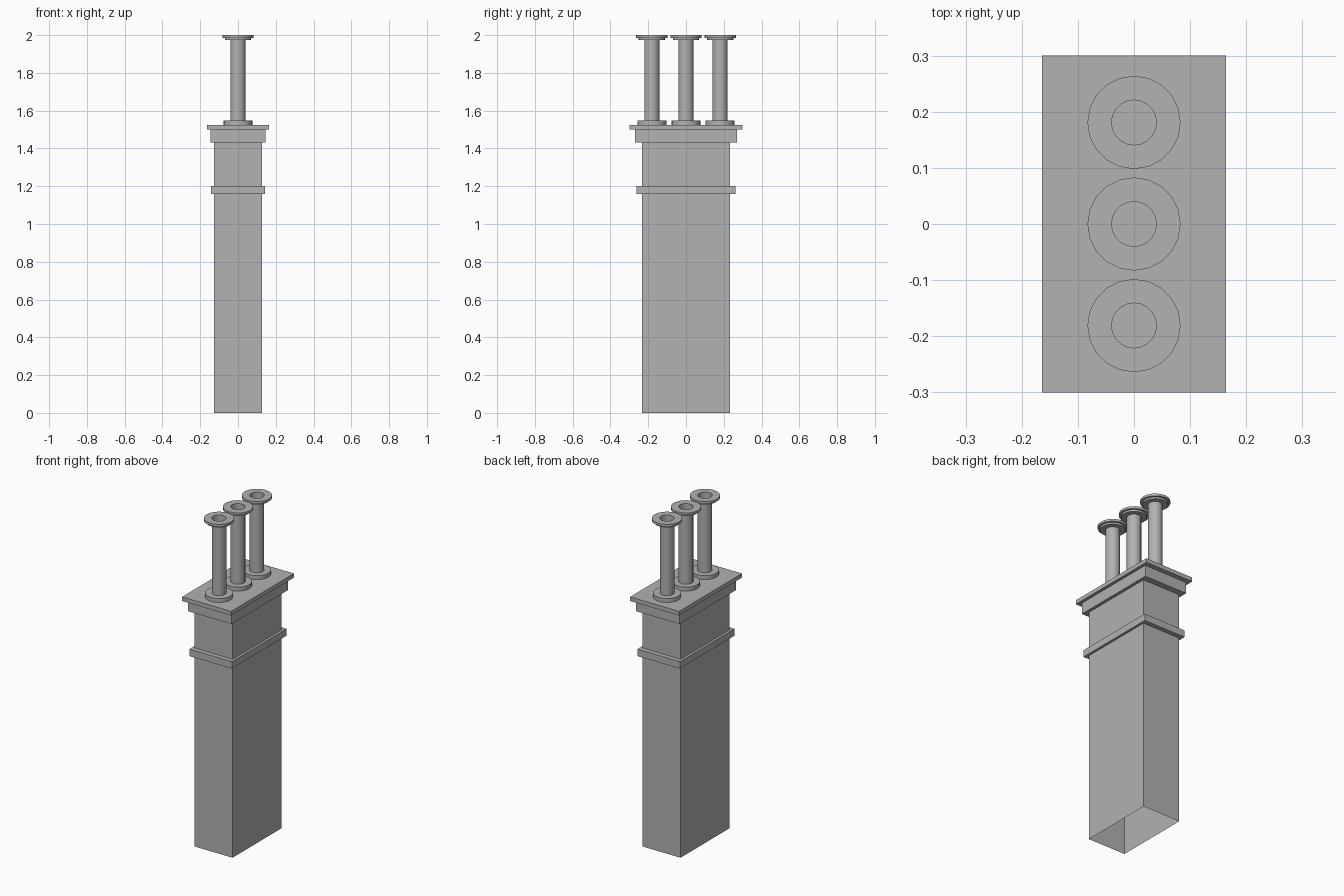
import bpy, bmesh
from math import cos, sin, tau, radians

if "Cube" in bpy.data.objects:
    bpy.data.objects.remove(bpy.data.objects["Cube"])

# Dark grey masonry
grey = bpy.data.materials.new("dark_grey")
grey.diffuse_color = (0.445, 0.445, 0.445, 1.0)
grey.use_nodes = True
grey.node_tree.nodes["Principled BSDF"].inputs["Base Color"].default_value = grey.diffuse_color


def loft(name, rings, cap_top=False, smooth=False):
    """Skin a stack of equal-sized, counter-clockwise rings of points."""
    bm = bmesh.new()
    loops = [[bm.verts.new(p) for p in ring] for ring in rings]
    n = len(loops[0])
    for low, high in zip(loops, loops[1:]):
        for i in range(n):
            j = (i + 1) % n
            bm.faces.new((low[i], low[j], high[j], high[i]))
    if cap_top:
        bm.faces.new(loops[-1])
    mesh = bpy.data.meshes.new(name)
    bm.to_mesh(mesh)
    bm.free()
    if smooth:
        mesh.shade_smooth()
        mesh.set_sharp_from_angle(angle=radians(30))
    mesh.materials.append(grey)
    obj = bpy.data.objects.new(name, mesh)
    bpy.context.collection.objects.link(obj)
    return obj


def rectangle(hx, hy, z):
    return [(-hx, -hy, z), (hx, -hy, z), (hx, hy, z), (-hx, hy, z)]


def circle(r, z, y, sides=20):
    return [(r * cos(tau * i / sides), y + r * sin(tau * i / sides), z)
            for i in range(sides)]


# Chimney stack: hollow shaft, raised band, corbel and cap slab, open below
SHAFT, BAND, CORBEL, SLAB = (0.127, 0.233), (0.142, 0.261), (0.146, 0.27), (0.164, 0.30)
stack_profile = [
    (SHAFT, 0.0), (SHAFT, 1.158),
    (BAND, 1.158), (BAND, 1.20),
    (SHAFT, 1.20), (SHAFT, 1.432),
    (CORBEL, 1.432), (CORBEL, 1.50),
    (SLAB, 1.50), (SLAB, 1.525),
]
loft("chimney_stack", [rectangle(*half, z) for half, z in stack_profile], cap_top=True)

# Chimney pots: base collar, thin tube, stepped rim with open bore
pot_profile = [
    (0.077, 1.525), (0.077, 1.549), (0.04, 1.549), (0.04, 1.975),
    (0.07, 1.975), (0.07, 1.986), (0.083, 1.986), (0.083, 2.0),
    (0.04, 2.0), (0.04, 1.975),
]
for label, y in (("front", -0.181), ("middle", 0.0), ("back", 0.181)):
    loft(f"chimney_pot_{label}", [circle(r, z, y) for r, z in pot_profile], smooth=True)
